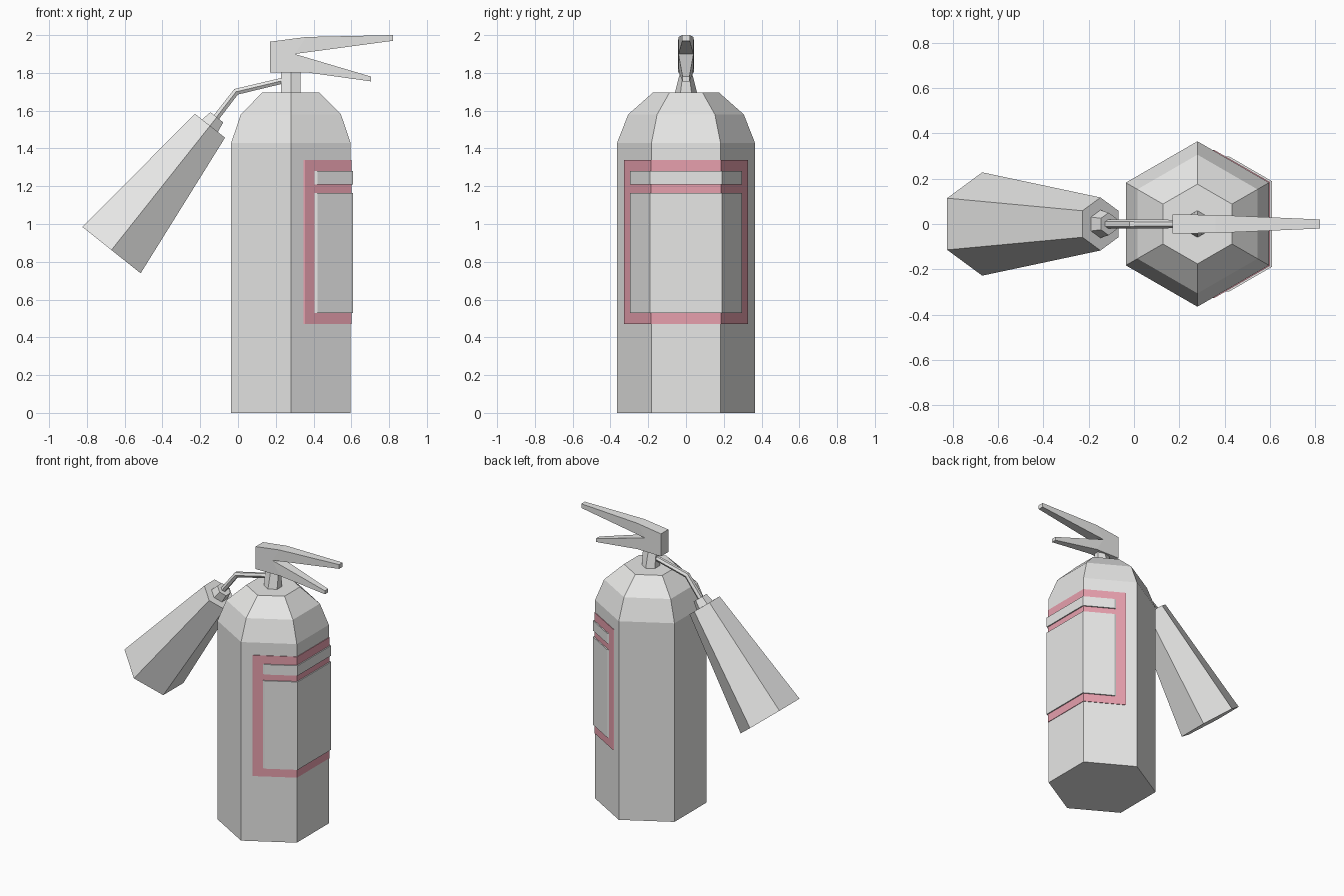
import bpy, bmesh, math
from mathutils import Vector

if "Cube" in bpy.data.objects:
    bpy.data.objects.remove(bpy.data.objects["Cube"])


def material(name, rgb):
    m = bpy.data.materials.new(name)
    m.diffuse_color = (*rgb, 1)
    m.use_nodes = True
    m.node_tree.nodes["Principled BSDF"].inputs["Base Color"].default_value = m.diffuse_color
    return m


GREY = material("light_grey", (0.8, 0.8, 0.79))
PINK = material("label_pink", (0.80, 0.35, 0.42))
C60 = math.cos(math.radians(30))


def make(name, verts, faces, mat):
    me = bpy.data.meshes.new(name)
    me.from_pydata(verts, [], faces)
    bm = bmesh.new()
    bm.from_mesh(me)
    bmesh.ops.recalc_face_normals(bm, faces=bm.faces)
    bm.to_mesh(me)
    bm.free()
    me.materials.append(mat)
    ob = bpy.data.objects.new(name, me)
    bpy.context.collection.objects.link(ob)
    return ob


def loft(name, rings, mat=GREY):
    """Closed skin through rings of equal point count."""
    n = len(rings[0])
    faces = [tuple(range(n)), tuple(range((len(rings) - 1) * n, len(rings) * n))]
    for j in range(len(rings) - 1):
        for i in range(n):
            k = (i + 1) % n
            faces.append((j * n + i, j * n + k, (j + 1) * n + k, (j + 1) * n + i))
    return make(name, [p for r in rings for p in r], faces, mat)


def hexagon(x, z, r, axis=(0, 1), ysc=1):
    """Hexagon across an axis lying in the xz plane, corners on +-y."""
    u = Vector((axis[1], 0, -axis[0])).normalized()
    ring = []
    for k in range(6):
        a = math.radians(30 + 60 * k)
        ring.append(Vector((x, 0, z)) + u * r * math.cos(a)
                    + Vector((0, r * ysc * math.sin(a), 0)))
    return ring


# Tank and neck
CX = 0.28
loft("tank", [hexagon(CX, z, r) for z, r in
              ((0, 0.365), (1.43, 0.365), (1.58, 0.306), (1.695, 0.176))])
loft("neck", [hexagon(CX, 1.69, 0.06), hexagon(CX, 1.807, 0.06, ysc=0.5)])

# Hose, collar and discharge horn
loft("hose", [hexagon(0.25, 1.762, 0.018, (-0.96, -0.26)),
              hexagon(-0.01, 1.70, 0.02, (-0.85, -0.52)),
              hexagon(-0.12, 1.558, 0.02, (-0.62, -0.78))])
AX = (-0.62, -0.78)
loft("horn_collar", [hexagon(-0.112, 1.565, 0.05, AX),
                     hexagon(-0.15, 1.518, 0.062, AX)])
loft("horn", [hexagon(-0.148, 1.52, 0.117, AX),
              hexagon(-0.67, 0.862, 0.228, AX)])

# Squeeze handle: side outline with levers narrowing toward their tips
outline = [(0.17, 1.803, 0.042), (0.36, 1.803, 0.038), (0.705, 1.755, 0.018),
           (0.705, 1.78, 0.018), (0.30, 1.90, 0.040), (0.82, 1.97, 0.02),
           (0.82, 2.0, 0.02), (0.36, 1.99, 0.040), (0.17, 1.965, 0.042)]
n = len(outline)
verts = [(x, s * w, z) for s in (-1, 1) for x, z, w in outline]
side = [(0, 1, 4, 7, 8), (1, 2, 3, 4), (4, 5, 6, 7)]
faces = side + [tuple(i + n for i in f) for f in side]
faces += [(i, (i + 1) % n, (i + 1) % n + n, i + n) for i in range(n)]
make("handle", verts, faces, GREY)


# Wrap-around label plates on the three right-hand tank faces
def plate(name, half_y, z0, z1, d0, d1, mat):
    def path(d):
        ap = 0.365 * C60 + d
        r = ap / C60
        x_end = ap * (r - half_y) / (r / 2)
        pts = [(x_end, -half_y), (ap, -r / 2), (ap, r / 2), (x_end, half_y)]
        return [(CX + x, y) for x, y in pts]
    rings = []
    for (xi, yi), (xo, yo) in zip(path(d0), path(d1)):
        rings.append([(xi, yi, z0), (xo, yo, z0), (xo, yo, z1), (xi, yi, z1)])
    loft(name, rings, mat)


plate("label_border", 0.327, 0.47, 1.34, 0.0, 0.004, PINK)
plate("label_main_panel", 0.297, 0.53, 1.163, 0.004, 0.012, GREY)
plate("label_title_panel", 0.297, 1.208, 1.28, 0.004, 0.012, GREY)
